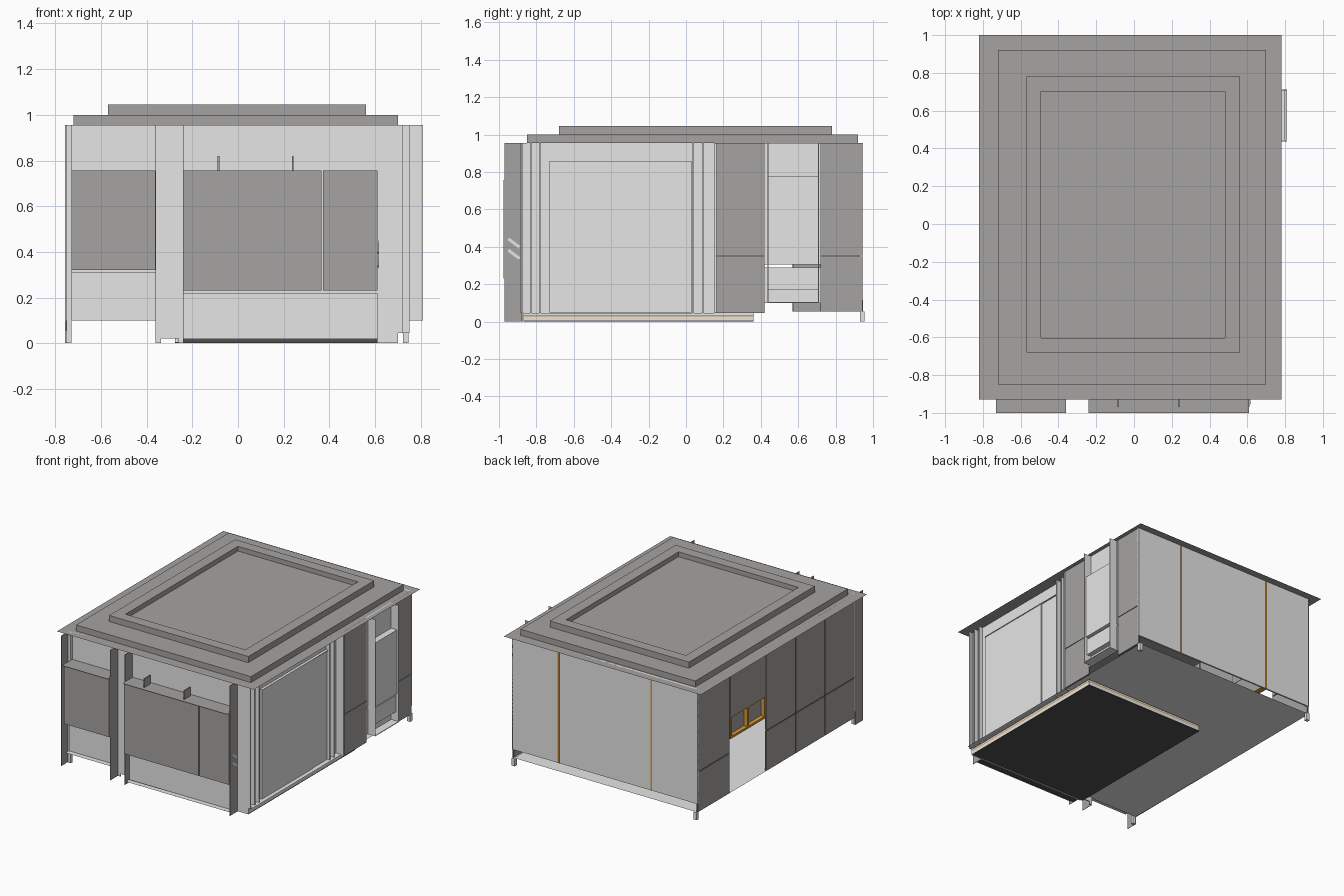
import bpy, bmesh
from mathutils import Matrix

cube = bpy.data.objects.get("Cube")
if cube:
    bpy.data.objects.remove(cube, do_unlink=True)


def material(name, r, g, b):
    mat = bpy.data.materials.new(name)
    mat.use_nodes = True
    mat.diffuse_color = (r, g, b, 1)
    mat.node_tree.nodes["Principled BSDF"].inputs["Base Color"].default_value = (r, g, b, 1)
    return mat


LIGHT = material("light grey", .79, .79, .79)
GREY = material("warm grey", .38, .37, .355)
BLACK = material("charcoal", .08, .08, .08)
ORANGE = material("orange", .7, .32, .04)

# Shared planes of the building
CEILING = .956
FLOOR = .055
SPLIT = .35
LEFT, RIGHT = -.757, .75
FRONT, BACK = -.88, .945


def finish(name, mat, bm):
    mesh = bpy.data.meshes.new(name)
    bm.to_mesh(mesh)
    bm.free()
    mesh.materials.append(mat)
    obj = bpy.data.objects.new(name, mesh)
    bpy.context.collection.objects.link(obj)
    return obj


def box(name, mat, x, y, z, inset=None):
    """Box from three (low, high) spans; inset = (rim width, recess depth) on top."""
    bm = bmesh.new()
    bmesh.ops.create_cube(bm, size=1)
    for v in bm.verts:
        v.co = [span[0] if c < 0 else span[1] for c, span in zip(v.co, (x, y, z))]
    if inset:
        bm.normal_update()
        top = max(bm.faces, key=lambda f: f.calc_center_median().z)
        bmesh.ops.inset_region(bm, faces=[top], thickness=inset[0])
        well = bmesh.ops.extrude_discrete_faces(bm, faces=[top])["faces"][0]
        bmesh.ops.translate(bm, verts=well.verts, vec=(0, 0, -inset[1]))
    return finish(name, mat, bm)


def sheet(name, mat, x, y, z):
    """Single horizontal face."""
    bm = bmesh.new()
    bm.faces.new([bm.verts.new((x[i], y[j], z)) for i, j in ((0, 0), (1, 0), (1, 1), (0, 1))])
    return finish(name, mat, bm)


def around(center, width):
    return center - width / 2, center + width / 2


# Stepped roof with a recessed top
sheet("roof_sheet", GREY, (-.82, .78), (-.93, 1), CEILING)
box("roof_step", GREY, (-.72, .7), (-.85, .92), (CEILING, 1))
box("roof_rim", GREY, (-.57, .56), (-.68, .78), (1, 1.045), inset=(.11, .035))

# Floor sheet, raised platform and corner legs
sheet("floor", LIGHT, (LEFT, RIGHT - .015), (FRONT, BACK), FLOOR)
SIDE, END = (-.275, .7), (-.87, .36)
box("platform_underside", BLACK, SIDE, END, (0, .006))
box("platform_base", LIGHT, SIDE, END, (.006, .028))
box("platform_trim", ORANGE, SIDE, END, (.028, .035))
box("platform_top", LIGHT, SIDE, END, (.035, .045))
box("platform_kick", BLACK, (-.24, .61), (-.925, FRONT), (0, .02))
for x in (-.742, .735):
    box("back_leg", LIGHT, around(x, .025), (.93, .955), (0, FLOOR))
box("front_leg", LIGHT, (-.75, -.73), (-.9, FRONT), (0, CEILING))

# Front wall behind the counters
wall = (FRONT, FRONT + .008)
box("front_wall_left", LIGHT, (LEFT, -.36), wall, (.1, CEILING))
box("front_wall_middle", LIGHT, (-.36, -.24), wall, (.02, CEILING))
box("front_wall_right", LIGHT, (-.24, .7), wall, (0, CEILING))
for x in (-.348, -.25):
    box("middle_foot", LIGHT, around(x, .02), wall, (0, .02))

# Dividing fins on the front
for x in (LEFT, -.36, -.24, .613):
    box("front_fin", GREY, around(x, .002), (-.97, FRONT), (0, CEILING))

# Counter bays: panels, ledges and lower boards
for name, x, base, sill in (("left", (-.73, -.36), .1, .32), ("right", (-.24, .61), .02, .23)):
    box(name + "_lower_board", LIGHT, x, (-.92, -.91), (base, sill - .01))
    sheet(name + "_counter_ledge", GREY, x, (-1, FRONT), .756)
    sheet(name + "_bottom_shelf", LIGHT, x, (-.96, FRONT), base)
for name, x, sill in (("left", (-.73, -.362), .32), ("wide", (-.24, .365), .23),
                      ("narrow", (.372, .61), .23)):
    box(name + "_counter_panel", GREY, x, (-.977, -.965), (sill, .756))
for x in (-.085, .24):
    box("ledge_bracket", GREY, around(x, .008), (-.97, -.9), (.756, .82))

# Slanted pull handles on the end fin
for z in (.42, .36):
    handle = box("fin_handle", LIGHT, (0, .002), around(0, .075), around(0, .016))
    handle.matrix_world = Matrix.Translation((.614, -.92, z)) @ Matrix.Rotation(-.65, 4, "X")

# Right side: sliding panels between posts under a rail
box("sliding_wall", LIGHT, (.68, .69), (FRONT, .16), (.045, CEILING))
box("sliding_panel_front", LIGHT, (.69, .705), (-.73, -.14), (.05, .855))
box("sliding_panel_rear", LIGHT, (.69, .7), (-.14, .03), (.05, .855))
box("sliding_rail", LIGHT, (.69, .71), (-.73, .03), (.855, .86))
for y in (FRONT, -.83, -.78, .04, .09):
    box("side_post", LIGHT, (.69, .72), around(y, .008), (.045, CEILING))
box("side_jamb", LIGHT, (.68, RIGHT), (.15, .16), (.045, CEILING))


# Cladding on either side wall, split by a dark joint
def cladding(name, x, y, low, gap):
    span = (y[0] + gap, y[1] - gap)
    box(name + "_lower_panel", GREY, x, span, (low, SPLIT - gap))
    box(name + "_upper_panel", GREY, x, span, (SPLIT + gap, CEILING))
    box(name + "_joint", BLACK, around(sum(x) / 2, .004), y, (low, CEILING))


right_skin = (RIGHT - .012, RIGHT)
cladding("right_middle", right_skin, (.16, .42), .045, .003)
cladding("right_rear", right_skin, (.72, BACK), FLOOR, .003)

# Serving window on the right side, with an open slot
bay = (.441, .706)
for name, z in (("lower", (.1, .29)), ("upper", (.305, CEILING))):
    box("window_wall_" + name, LIGHT, right_skin, (.42, .72), z)
for y in (.438, .709):
    box("window_fin", LIGHT, (.74, .81), around(y, .005), (.1, CEILING))
box("window_panel", LIGHT, (.74, .797), bay, (.305, .775))
box("window_drawer", LIGHT, (.74, .787), bay, (.17, .29))
box("window_shelf", LIGHT, (.74, .81), bay, (.1, .105))

# Left side: dark cladding with an open bay and a lined niche
left_skin = (LEFT, LEFT + .012)
edges = (BACK, .57, .15, -.19, -.53, FRONT)
for i, (far, near) in enumerate(zip(edges, edges[1:])):
    if i != 1:
        cladding("left_bay_%d" % i, left_skin, (near, far), FLOOR, .005)
niche_y, low, high = (.155, .565), .455, .61
depth = (LEFT, LEFT + .03)
box("niche_upper_panel", GREY, left_skin, niche_y, (high, CEILING))
box("niche_back", GREY, (depth[1], depth[1] + .006), niche_y, (low, high))
for z in (low, high):
    box("niche_shelf", ORANGE, depth, niche_y, around(z, .016))
for y in (.163, .36, .557):
    box("niche_upright", ORANGE, depth, around(y, .016), (low, high))

# Back: four hanging panels with coloured joints
HANG = .115
width = (RIGHT - LEFT) / 4
for i in range(4):
    start = LEFT + i * width
    box("back_panel", LIGHT, (start, start + width), (BACK - .012, BACK), (HANG, CEILING))
    if i in (1, 3):
        box("back_joint", ORANGE, around(start, .012), (BACK, BACK + .002), (HANG, CEILING))
